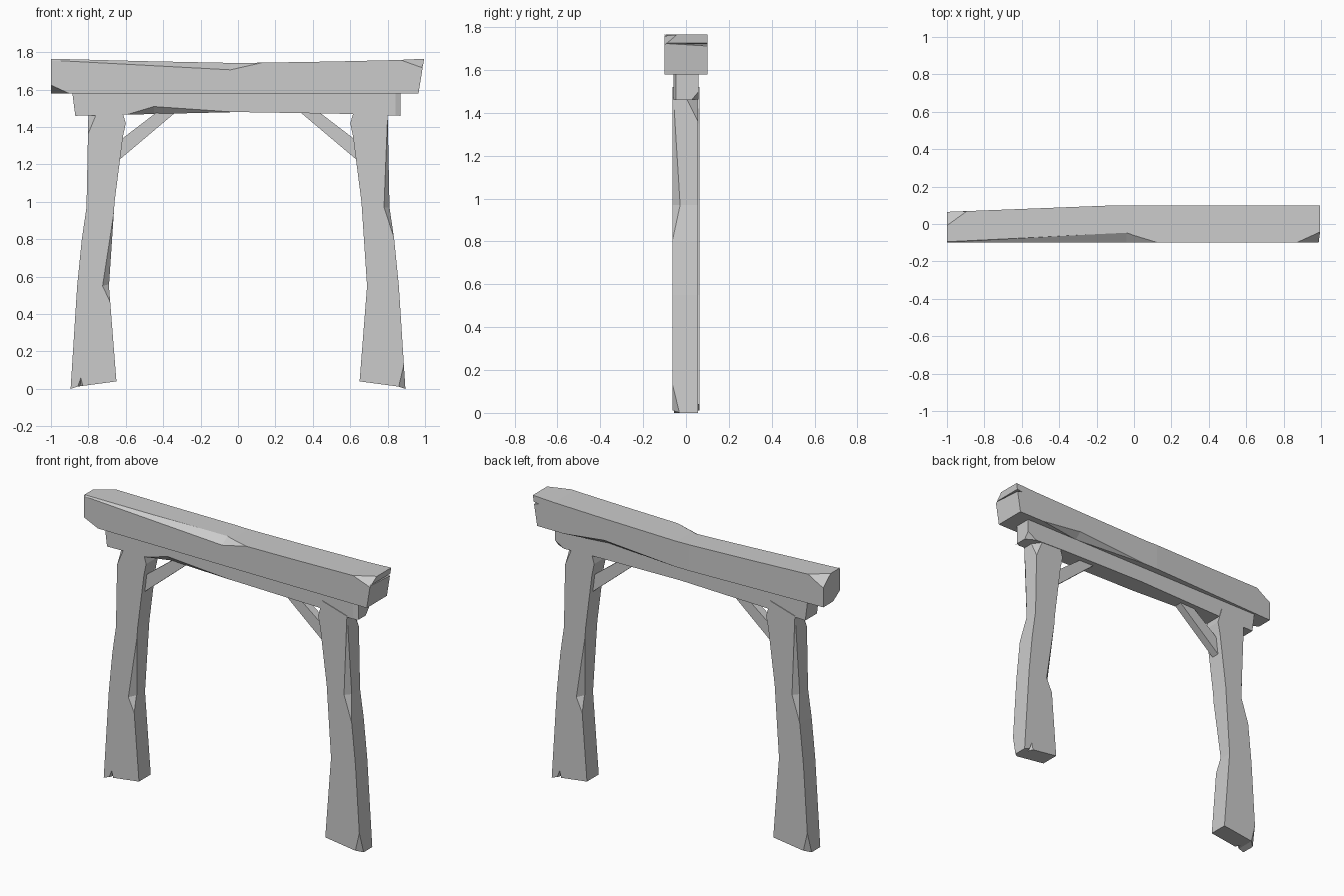
import bpy, bmesh, math
from mathutils import Vector


def link(name, bm):
    bmesh.ops.recalc_face_normals(bm, faces=bm.faces)
    me = bpy.data.meshes.new(name)
    bm.to_mesh(me)
    bm.free()
    ob = bpy.data.objects.new(name, me)
    bpy.context.collection.objects.link(ob)
    return ob


def slab(name, outline, y0, y1):
    """Extrude a front-view (x, z) outline from y0 to y1."""
    bm = bmesh.new()
    a = [bm.verts.new((x, y0, z)) for x, z in outline]
    b = [bm.verts.new((x, y1, z)) for x, z in outline]
    bm.faces.new(a)
    bm.faces.new(b[::-1])
    n = len(a)
    for i in range(n):
        j = (i + 1) % n
        bm.faces.new((a[i], b[i], b[j], a[j]))
    return link(name, bm)


def chip(ob, pts):
    """Carve the convex hull of a few points out of a part."""
    bm = bmesh.new()
    for p in pts:
        bm.verts.new(p)
    bmesh.ops.convex_hull(bm, input=bm.verts)
    cutter = link("chip_cutter", bm)
    cutter.hide_render = True
    mod = ob.modifiers.new("chip", 'BOOLEAN')
    mod.operation = 'DIFFERENCE'
    mod.solver = 'EXACT'
    mod.object = cutter
    bpy.context.view_layer.objects.active = ob
    bpy.ops.object.modifier_apply(modifier=mod.name)
    bpy.data.objects.remove(cutter)


def opposite(ob, name):
    """Same part turned half way round the vertical axis."""
    c = ob.copy()
    c.name = name
    c.rotation_euler.z = math.pi
    bpy.context.collection.objects.link(c)


# Top beam: sagging plank with worn edges
top = slab("top_beam", [(-1, 1.58), (.965, 1.58), (.995, 1.765), (.85, 1.758), (.5, 1.75),
                        (0, 1.742), (-.5, 1.752), (-1, 1.765)], -.1, .1)
# tapered back left side
chip(top, [(x, y, z) for z in (1, 2) for x, y in ((-1.1, .061), (-.08, .1005), (-1.1, .3))])
# long splinter on the front top edge
chip(top, [(-1.01, -.092, 1.77), (-1.01, -.101, 1.757), (-.04, -.101, 1.705),
           (-.04, -.045, 1.744), (.14, -.101, 1.746), (-.04, -.2, 1.85)])
# end corners: top back left, bottom front left, top front right
chip(top, [(-1.001, -.01, 1.766), (-.89, .068, 1.765), (-1.001, .066, 1.70), (-1.1, .2, 1.9)])
chip(top, [(-1.001, -.101, 1.625), (-.9, -.101, 1.579), (-1.001, -.03, 1.579), (-1.1, -.2, 1.5)])
chip(top, [(.86, -.101, 1.761), (.995, -.04, 1.767), (.988, -.101, 1.715), (1.1, -.2, 1.85)])
# split in the right end
chip(top, [(1.05, -.101, 1.727), (1.05, .12, 1.735), (1.05, .12, 1.695),
           (.95, .12, 1.72), (.985, -.101, 1.725)])
# hollow under the back edge
chip(top, [(.8, .101, 1.579), (.5, .101, 1.615), (.5, .055, 1.579), (-.02, .101, 1.579),
           (.5, .2, 1.5)])

# Lower beam
low = slab("lower_beam", [(-.87, 1.46), (-.6, 1.466), (0, 1.48), (.6, 1.47), (.87, 1.46),
                          (.87, 1.6), (-.888, 1.6)], -.058, .058)
chip(low, [(-.6, -.0585, 1.465), (-.45, -.0585, 1.51), (0, -.0585, 1.479),
           (-.45, -.015, 1.465), (-.45, -.12, 1.4)])
chip(low, [(.8, .0585, 1.459), (.871, .0585, 1.5), (.871, .025, 1.459), (.95, .15, 1.4)])
chip(low, [(.84, -.0585, 1.455), (.84, -.0585, 1.605), (.872, -.045, 1.455),
           (.872, -.045, 1.605), (.9, -.1, 1.5)])

# Bent posts
post = slab("right_post", [(.65, .04), (.69, .55), (.66, 1), (.615, 1.35), (.60, 1.42), (.63, 1.52),
                           (.80, 1.47), (.81, .97), (.835, .8), (.86, .55), (.895, 0),
                           (.86, .012)], -.062, .055)
# long worn front outer edge
chip(post, [(.80, -.063, 1.475), (.78, -.063, .97), (.836, -.063, .8), (.812, -.025, .97),
            (.803, -.055, 1.475), (.95, -.15, 1.0)])
# foot corner and notch
chip(post, [(.855, -.063, -.001), (.888, -.063, .14), (.898, -.028, -.001), (1.0, -.15, -.05)])
chip(post, [(.862, .056, 0), (.84, .056, .06), (.825, .056, 0), (.845, .02, .005), (.845, .1, 0)])
# back outer corner at the top
chip(post, [(.75, .056, 1.485), (.802, .056, 1.36), (.801, 0, 1.47), (.86, .12, 1.6)])
# worn back inner edge
chip(post, [(.725, .056, .55), (.689, .02, .56), (.659, .056, .98), (.683, .056, .46),
            (.6, .12, .6)])
opposite(post, "left_post")

# Diagonal braces
brace = slab("right_brace", [(.64, 1.22), (.64, 1.322), (.42, 1.49), (.32, 1.49)], -.025, .025)
opposite(brace, "left_brace")
